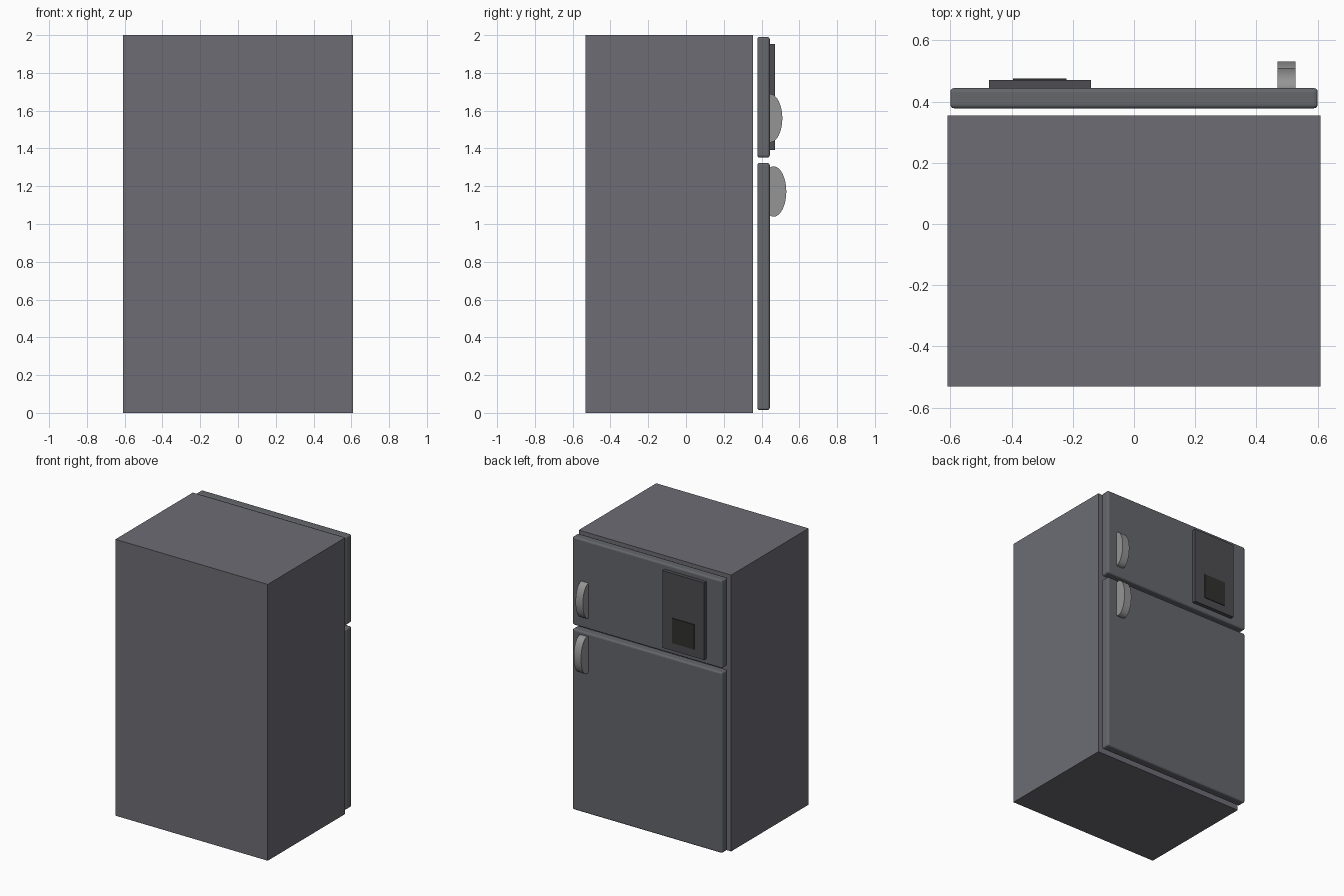
import bpy
import math

if "Cube" in bpy.data.objects:
    bpy.data.objects.remove(bpy.data.objects["Cube"])


def material(name, colour):
    m = bpy.data.materials.new(name)
    m.diffuse_color = (*colour, 1)
    m.use_nodes = True
    m.node_tree.nodes["Principled BSDF"].inputs["Base Color"].default_value = m.diffuse_color
    return m


shell = material("shell_grey", (0.15, 0.15, 0.175))
door_grey = material("door_grey", (0.13, 0.135, 0.15))
panel_grey = material("panel_grey", (0.075, 0.075, 0.085))
recess_black = material("recess_black", (0.03, 0.03, 0.028))
handle_grey = material("handle_grey", (0.3, 0.3, 0.3))


def box(name, x, y, z, mat, bevel=0):
    """Box from (min, max) ranges, with optional rounded edges."""
    ranges = (x, y, z)
    bpy.ops.mesh.primitive_cube_add(size=1, location=[(a + b) / 2 for a, b in ranges])
    ob = bpy.context.object
    ob.name = name
    ob.scale = [b - a for a, b in ranges]
    bpy.ops.object.transform_apply(location=False, rotation=False, scale=True)
    ob.data.materials.append(mat)
    if bevel:
        mod = ob.modifiers.new("rounded_edges", 'BEVEL')
        mod.width = bevel
        mod.segments = 3
    return ob


def handle(name, y, z, depth, height):
    """Elliptical disc standing on edge, half sunk into the door."""
    bpy.ops.mesh.primitive_cylinder_add(vertices=40, radius=1, depth=0.058,
                                        location=(0.498, y, z),
                                        rotation=(0, math.pi / 2, 0))
    ob = bpy.context.object
    ob.name = name
    ob.scale = (height, depth, 1)
    bpy.ops.object.transform_apply(location=False, rotation=True, scale=True)
    ob.data.materials.append(handle_grey)
    bpy.ops.object.shade_smooth_by_angle(angle=math.radians(40))


# Cabinet
box("cabinet", (-0.61, 0.61), (-0.531, 0.355), (0, 2), shell)

# Doors, standing slightly clear of the cabinet
door_y = (0.378, 0.444)
box("freezer_door", (-0.6, 0.6), door_y, (1.352, 1.99), door_grey, 0.012)
box("fridge_door", (-0.6, 0.6), door_y, (0.015, 1.323), door_grey, 0.012)

# Dispenser panel and its dark window
box("dispenser_panel", (-0.474, -0.14), (0.43, 0.471), (1.393, 1.952), panel_grey)
box("dispenser_window", (-0.396, -0.22), (0.46, 0.476), (1.45, 1.63), recess_black)

# Handles
handle("freezer_handle", 0.445, 1.56, 0.065, 0.128)
handle("fridge_handle", 0.464, 1.172, 0.067, 0.133)
